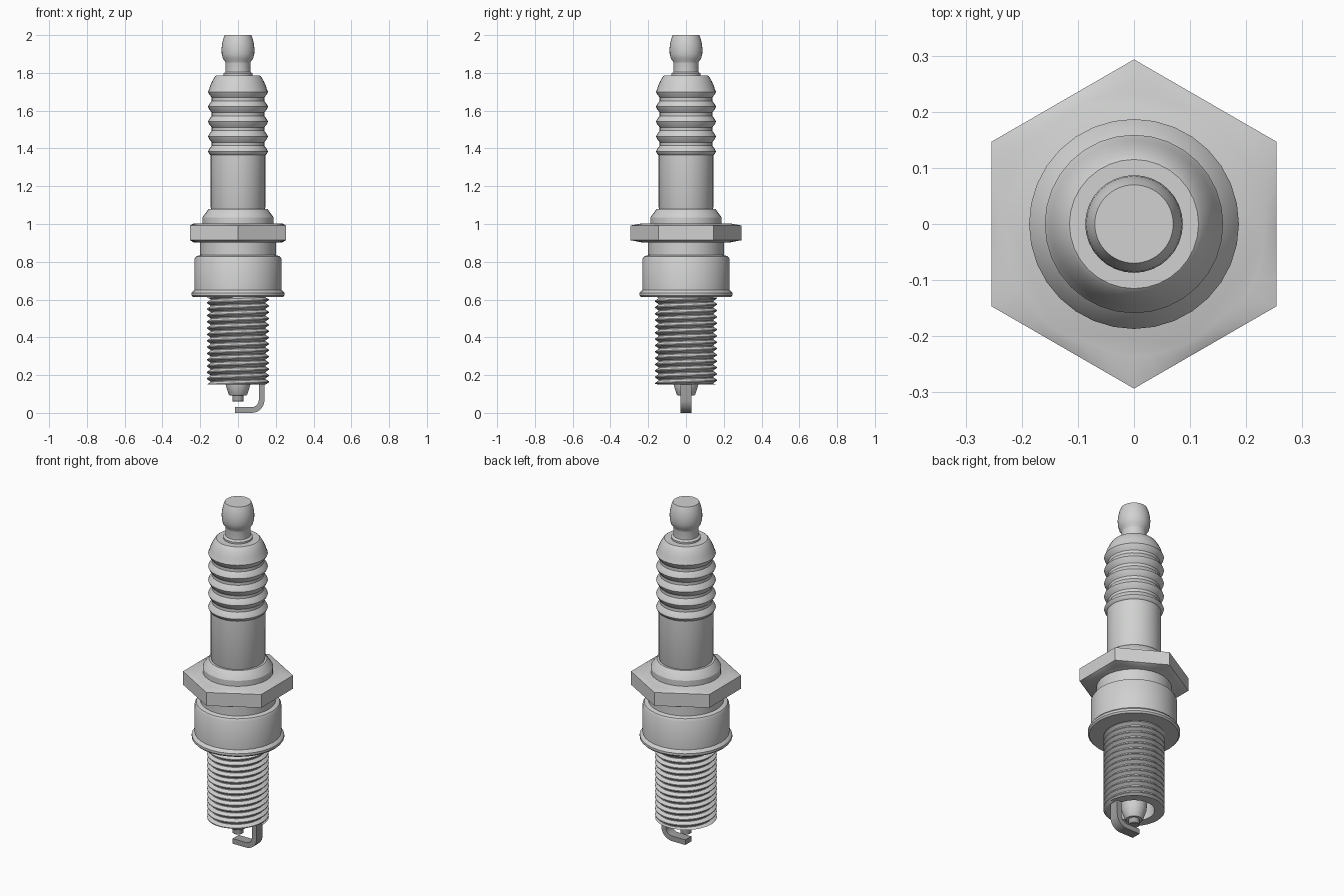
import bpy, bmesh, math
from math import pi, cos, sin

cube = bpy.data.objects.get("Cube")
if cube:
    bpy.data.objects.remove(cube)


def material(name, colour):
    mat = bpy.data.materials.new(name)
    mat.use_nodes = True
    mat.diffuse_color = colour
    mat.node_tree.nodes["Principled BSDF"].inputs["Base Color"].default_value = colour
    return mat


grey = material("light grey", (0.63, 0.64, 0.63, 1))
dark = material("dark grey", (0.36, 0.36, 0.36, 1))


def finish(name, bm, angle=32, mat=grey):
    bmesh.ops.remove_doubles(bm, verts=bm.verts, dist=0.0002)
    bmesh.ops.recalc_face_normals(bm, faces=bm.faces)
    mesh = bpy.data.meshes.new(name)
    bm.to_mesh(mesh)
    bm.free()
    mesh.materials.append(mat)
    ob = bpy.data.objects.new(name, mesh)
    bpy.context.collection.objects.link(ob)
    bpy.ops.object.select_all(action='DESELECT')
    ob.select_set(True)
    bpy.context.view_layer.objects.active = ob
    bpy.ops.object.shade_smooth_by_angle(angle=math.radians(angle))


def skin(bm, rows, closed=True):
    """Bridge rows of equal length with quads."""
    rows = [[bm.verts.new(p) for p in row] for row in rows]
    n = len(rows[0])
    for a, b in zip(rows, rows[1:]):
        for i in range(n if closed else n - 1):
            j = (i + 1) % n
            bm.faces.new((a[i], a[j], b[j], b[i]))
    return rows


def lathe(name, profile, sides=32, angle=32, mat=grey):
    """Revolve (radius, z) points and cap both ends."""
    bm = bmesh.new()
    rows = skin(bm, [[(r * cos(2 * pi * i / sides), r * sin(2 * pi * i / sides), z)
                      for i in range(sides)] for r, z in profile])
    bm.faces.new(rows[0])
    bm.faces.new(rows[-1])
    finish(name, bm, angle, mat)


# Terminal nut and its neck
lathe("terminal", [(0.07, 2.0), (0.078, 1.98), (0.085, 1.95), (0.087, 1.925), (0.086, 1.9),
                   (0.08, 1.875), (0.068, 1.86), (0.066, 1.85), (0.066, 1.805),
                   (0.078, 1.797), (0.078, 1.77)])

# Ribbed ceramic insulator with a rounded shoulder
ribs = []
for k in range(5):
    z = 1.70 - 0.079 * k
    ribs += [(0.153, z + 0.013), (0.159, z), (0.153, z - 0.013)]
    ribs += [(0.139, z - 0.031), (0.139, z - 0.048)] if k < 4 else []
lathe("insulator", [(0.115, 1.787), (0.122, 1.781), (0.136, 1.757), (0.147, 1.733)] + ribs +
      [(0.145, 1.365), (0.145, 1.09), (0.138, 1.07), (0.138, 1.03)])

# Crimped collar above the hexagon
lathe("collar", [(0.14, 1.08), (0.154, 1.08), (0.161, 1.073), (0.184, 1.041),
                 (0.187, 1.035), (0.187, 0.98)], angle=25)

# Hexagon with a raised round face above and below
STEPS = 48


def hex_row(z, round_face):
    row = []
    for i in range(STEPS):
        a = 2 * pi * i / STEPS
        r = 0.235 if round_face else 0.254 / cos((a + pi / 6) % (pi / 3) - pi / 6)
        row.append((r * cos(a), r * sin(a), z))
    return row


bm = bmesh.new()
hex_rows = skin(bm, [hex_row(1.003, True), hex_row(0.992, False),
                     hex_row(0.914, False), hex_row(0.903, True)])
bm.faces.new(hex_rows[0])
bm.faces.new(hex_rows[-1])
finish("hexagon", bm)

# Metal shell with seat flange, threaded core and open firing end
lathe("shell", [(0.2, 0.92), (0.2, 0.835), (0.222, 0.829), (0.23, 0.815), (0.23, 0.65),
                (0.238, 0.645), (0.246, 0.635), (0.246, 0.622), (0.238, 0.613), (0.146, 0.613),
                (0.146, 0.15), (0.11, 0.15), (0.095, 0.35)])

# Helical thread, cut flat at both ends
LOW, HIGH, PITCH, SEGS = 0.15, 0.61, 0.0335, 32
TURNS = int((HIGH - LOW) / PITCH) + 2
wave = [0.146, 0.164, 0.164, 0.146]
shift = [0, 0.36, 0.5, 0.86]
rows = []
for k in range(TURNS * 4 + 1):
    row = []
    for j in range(SEGS + 1):
        a = 2 * pi * j / SEGS
        z = LOW + PITCH * (k // 4 + shift[k % 4] + j / SEGS - 1)
        r = wave[k % 4]
        row.append((r * cos(a), r * sin(a), min(max(z, LOW), HIGH)))
    rows.append(row)
bm = bmesh.new()
skin(bm, rows, closed=False)
finish("thread", bm)

# Insulator nose and centre electrode
lathe("insulator_nose", [(0.085, 0.33), (0.066, 0.15), (0.049, 0.098), (0.043, 0.092)])
lathe("centre_electrode", [(0.03, 0.12), (0.03, 0.062), (0.027, 0.059)], 24, mat=dark)

# Bent ground electrode strap
outer, inner = [(0.14, 0.17)], [(0.11, 0.17)]
for i in range(9):
    a = pi / 2 * i / 8
    for line, rad in ((outer, 0.068), (inner, 0.038)):
        line.append((0.072 + rad * cos(a), 0.068 - rad * sin(a)))
outer.append((-0.015, 0))
inner.append((-0.015, 0.03))
bm = bmesh.new()
W = 0.028
strap = skin(bm, [[(o[0], -W, o[1]), (o[0], W, o[1]), (i[0], W, i[1]), (i[0], -W, i[1])]
                  for o, i in zip(outer, inner)])
bm.faces.new(strap[0])
bm.faces.new(strap[-1])
finish("ground_electrode", bm, mat=dark)
